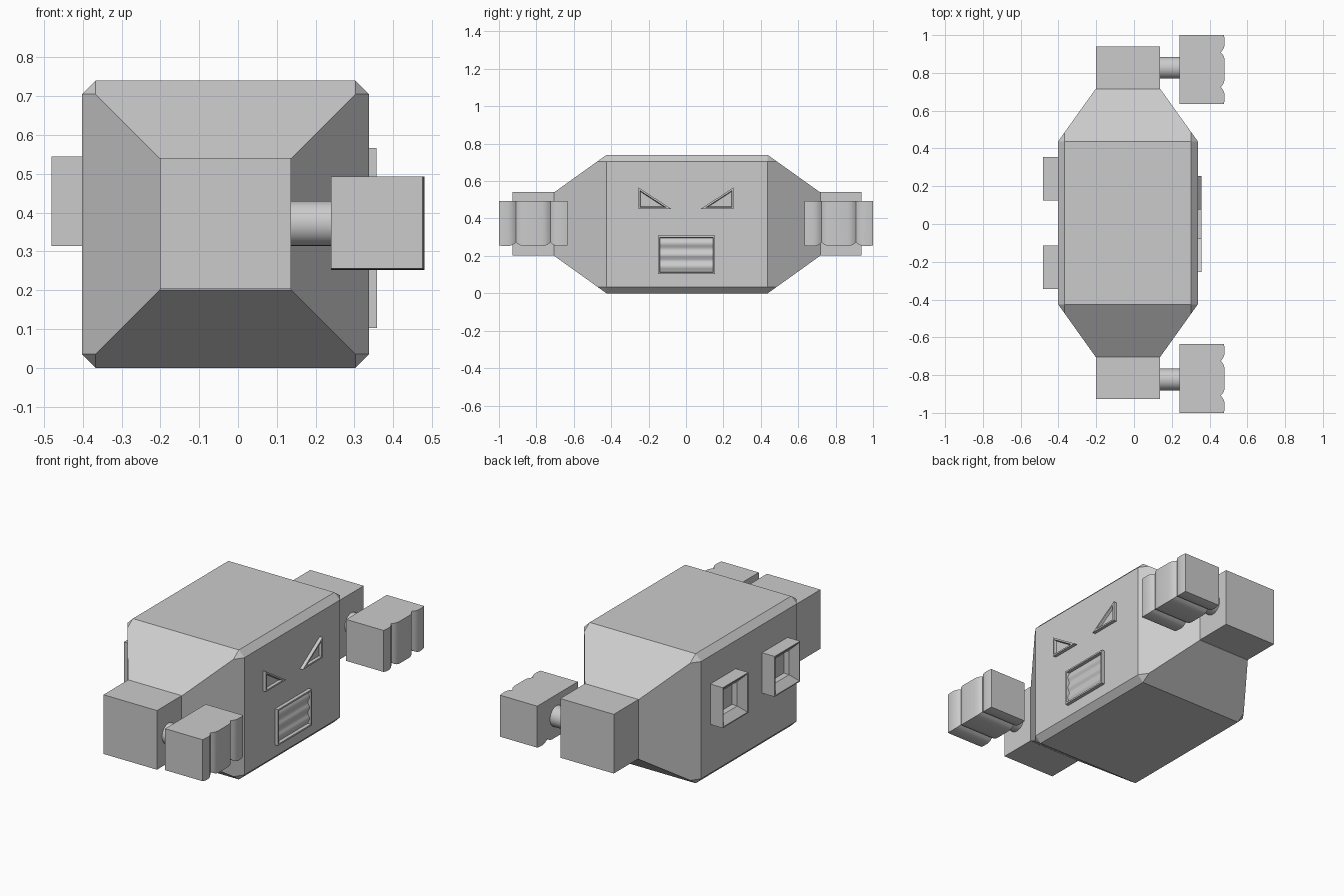
import bpy, bmesh, math
from mathutils import Matrix

if "Cube" in bpy.data.objects:
    bpy.data.objects.remove(bpy.data.objects["Cube"])

CX, CY, CZ = -0.032, 0.006, 0.372   # body centre


def finish(name, bm, smooth=False):
    bmesh.ops.recalc_face_normals(bm, faces=bm.faces)
    me = bpy.data.meshes.new(name)
    bm.to_mesh(me)
    bm.free()
    ob = bpy.data.objects.new(name, me)
    bpy.context.collection.objects.link(ob)
    if smooth:
        bpy.ops.object.select_all(action='DESELECT')
        ob.select_set(True)
        bpy.context.view_layer.objects.active = ob
        bpy.ops.object.shade_smooth_by_angle(angle=math.radians(35))
    return ob


def box(name, x0, x1, y0, y1, z0, z1):
    bm = bmesh.new()
    m = Matrix.LocRotScale(((x0 + x1) / 2, (y0 + y1) / 2, (z0 + z1) / 2), None,
                           (x1 - x0, y1 - y0, z1 - z0))
    bmesh.ops.create_cube(bm, size=1, matrix=m)
    return finish(name, bm)


def recessed_plate(name, outline, x0, x1, insets):
    """Extrude a y/z outline along x, then inset its outer face step by step."""
    bm = bmesh.new()
    a = [bm.verts.new((x0, y, z)) for y, z in outline]
    b = [bm.verts.new((x1, y, z)) for y, z in outline]
    n = len(outline)
    for i in range(n):
        j = (i + 1) % n
        bm.faces.new((a[i], a[j], b[j], b[i]))
    bm.faces.new(a)
    outer = bm.faces.new(b)
    bmesh.ops.recalc_face_normals(bm, faces=bm.faces)
    for thick, depth in insets:
        bmesh.ops.inset_individual(bm, faces=[outer], thickness=thick,
                                   depth=depth, use_even_offset=True)
    return finish(name, bm)


def rect(y0, y1, z0, z1):
    return [(y0, z0), (y1, z0), (y1, z1), (y0, z1)]


# body: chamfered box tapering to a small square at each end
bm = bmesh.new()
H, C, S = 0.37, 0.335, 0.169
for e in (-1, 1):
    for sx in (-1, 1):
        for sz in (-1, 1):
            for px, py, pz in ((H, 0.431, C), (C, 0.431, H),
                               (C, 0.480, C), (S, 0.712, S)):
                bm.verts.new((CX + sx * px, CY + e * py, CZ - 0.001 + sz * pz))
bmesh.ops.translate(bm, verts=bm.verts, vec=(0, 0, -0.001))
bmesh.ops.convex_hull(bm, input=bm.verts)
bmesh.ops.dissolve_limit(bm, angle_limit=math.radians(2),
                         verts=bm.verts, edges=bm.edges)
finish("body", bm)

# finger cross-section: (offset along y, groove depth)
half = [(0.048, 0), (0.065, 0.003), (0.078, 0.009), (0.092, 0.02),
        (0.106, 0.009), (0.119, 0.003), (0.135, 0), (0.165, 0.001), (0.183, 0.004)]
profile = [(-y, d) for y, d in reversed(half)] + half

for side, s in (("left", 1), ("right", -1)):
    # shoulder block
    ya, yb = sorted((CY + s * 0.71, CY + s * 0.933))
    box(side + "_shoulder", CX - S, CX + S, ya, yb, CZ - S, CZ + S)

    # arm rod
    bm = bmesh.new()
    m = Matrix.Translation((0.19, 0.002 + s * 0.825, CZ)) @ Matrix.Rotation(math.pi / 2, 4, 'Y')
    bmesh.ops.create_cone(bm, cap_ends=True, segments=32, radius1=0.058,
                          radius2=0.058, depth=0.13, matrix=m)
    finish(side + "_arm", bm, True)

    # fist with finger grooves on its outer and lower faces
    bm = bmesh.new()
    rings = []
    for y, d in profile:
        yy = s * 0.817 + y
        rings.append([bm.verts.new(p) for p in (
            (0.24, yy, 0.252 + d), (0.48 - d, yy, 0.252 + d),
            (0.48 - d, yy, 0.493), (0.24, yy, 0.493))])
    for a, b in zip(rings, rings[1:]):
        for i in range(4):
            j = (i + 1) % 4
            bm.faces.new((a[i], a[j], b[j], b[i]))
    bm.faces.new(rings[0])
    bm.faces.new(rings[-1])
    finish(side + "_fist", bm, True)

    # slanted eye
    eye = [(s * 0.255, 0.566), (s * 0.255, 0.45), (s * 0.076, 0.45)]
    recessed_plate(side + "_eye", eye, 0.33, 0.357, [(0.009, 0), (0.004, -0.014)])

    # square exhaust funnel on the back
    vy = CY + s * 0.234
    recessed_plate(side + "_exhaust",
                   rect(vy - 0.115, vy + 0.115, CZ - 0.058, CZ + 0.173),
                   -0.39, -0.481, [(0.006, 0), (0.04, -0.038), (0.003, -0.03)])

# mouth frame
recessed_plate("mouth_frame", rect(-0.15, 0.155, 0.102, 0.308), 0.33, 0.358,
               [(0.009, 0), (0.003, -0.018)])

# rippled mouth grille
bm = bmesh.new()
prev = None
for i in range(25):
    t = i / 24
    x = 0.346 + 0.005 * math.cos(t * math.pi * 6 + math.pi)
    z = 0.112 + t * 0.186
    row = [bm.verts.new((x, y, z)) for y in (-0.14, 0.145)]
    if prev:
        bm.faces.new((prev[0], prev[1], row[1], row[0]))
    prev = row
finish("mouth_grille", bm, True)
